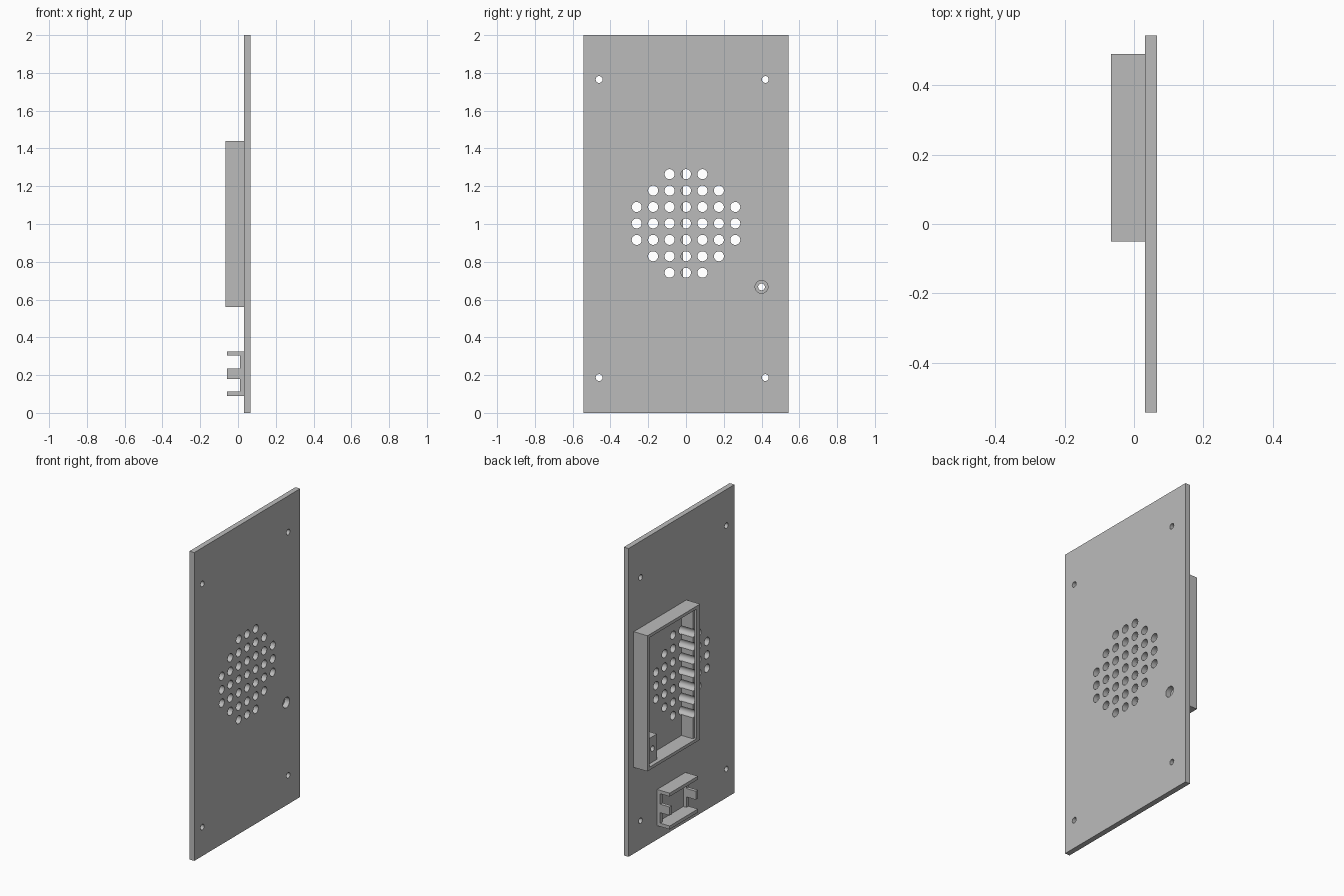
import bpy, bmesh, math
from mathutils import Matrix, Vector

if "Cube" in bpy.data.objects:
    bpy.data.objects.remove(bpy.data.objects["Cube"], do_unlink=True)

grey = bpy.data.materials.new("plain_grey")
grey.use_nodes = True
grey.diffuse_color = (0.5, 0.5, 0.5, 1)
grey.node_tree.nodes["Principled BSDF"].inputs["Base Color"].default_value = (0.5, 0.5, 0.5, 1)


def add_box(bm, x, y, z):
    size = Vector((x[1] - x[0], y[1] - y[0], z[1] - z[0]))
    mid = Vector((x[0] + x[1], y[0] + y[1], z[0] + z[1])) / 2
    bmesh.ops.create_cube(bm, size=1, matrix=Matrix.Translation(mid) @ Matrix.Diagonal((*size, 1)))


def add_rod(bm, x, y, z, radius):
    mat = Matrix.Translation((sum(x) / 2, y, z)) @ Matrix.Rotation(math.pi / 2, 4, 'Y')
    bmesh.ops.create_cone(bm, cap_ends=True, segments=32, radius1=radius, radius2=radius,
                          depth=x[1] - x[0], matrix=mat)


def make(name, bm):
    mesh = bpy.data.meshes.new(name)
    bm.to_mesh(mesh)
    bm.free()
    mesh.materials.append(grey)
    ob = bpy.data.objects.new(name, mesh)
    bpy.context.collection.objects.link(ob)
    return ob


def box(name, x, y, z):
    bm = bmesh.new()
    add_box(bm, x, y, z)
    return make(name, bm)


def cut(ob, bm):
    """Subtract the solids in bm from ob and keep the result as plain mesh."""
    cutter = make("cutter", bm)
    cutter.hide_render = True
    mod = ob.modifiers.new("cut", 'BOOLEAN')
    mod.operation, mod.solver, mod.object = 'DIFFERENCE', 'EXACT', cutter
    bpy.context.view_layer.objects.active = ob
    bpy.ops.object.modifier_apply(modifier=mod.name)
    bpy.data.objects.remove(cutter, do_unlink=True)


BACK, FACE, RIM = 0.032, 0.0665, -0.0665   # panel rear, panel outer face, case rim
STEP, MID, PITCH, HOLE = -0.05, 1.003, 0.087, 0.0265
through = (-0.2, 0.2)
screw_y, screw_z = 0.4, 0.667

# Panel with the round speaker grille and corner holes
panel = box("panel", (BACK, FACE), (-0.543, 0.543), (0, 2))
bm = bmesh.new()
for j in range(-3, 4):
    for k in range(-3, 4):
        if j * j + k * k <= 10:
            add_rod(bm, through, j * PITCH, MID + k * PITCH, HOLE)
for y in (-0.46, 0.42):
    for z in (0.187, 1.765):
        add_rod(bm, through, y, z, 0.018)
add_rod(bm, through, screw_y, screw_z, 0.034)
cut(panel, bm)

# Open case behind the panel, with a stepped side wall
case = box("rear_case", (RIM, BACK), (-0.05, 0.49), (0.56, 1.44))
bm = bmesh.new()
add_box(bm, through, (0, 0.47), (0.58, 1.42))
cut(case, bm)
bm = bmesh.new()
add_box(bm, (-0.2, STEP), (-0.015, 0.47), (0.58, 1.42))
cut(case, bm)

# Grooves that carry the middle grille column along the wall
bm = bmesh.new()
for k in range(-3, 4):
    add_rod(bm, (STEP, 0.2), 0, MID + k * PITCH, HOLE)
cut(case, bm)

# Screw boss with its seat level with the rear of the panel
boss = box("screw_boss", (-0.04, BACK), (0.355, 0.47), (0.58, 0.745))
bm = bmesh.new()
add_rod(bm, through, screw_y, screw_z, 0.018)
cut(boss, bm)

# Small holder: base ring, two long shelves, two side tabs
y0, y1, z0, z1, tip, base = -0.04, 0.25, 0.09, 0.325, -0.058, 0.01
ring = box("holder_base", (base, BACK), (y0, y1), (z0, z1))
bm = bmesh.new()
add_box(bm, through, (y0 + 0.022, y1 - 0.022), (z0 + 0.022, z1 - 0.022))
cut(ring, bm)
for name, z in (("lower_shelf", z0), ("upper_shelf", z1 - 0.022)):
    box(name, (tip, base), (y0, y1), (z, z + 0.022))
for name, y in (("right_tab", y0), ("left_tab", y1 - 0.022)):
    box(name, (tip, base), (y, y + 0.022), (0.18, 0.235))

# Smooth the round holes, keep every edge sharp
bpy.ops.object.select_all(action='DESELECT')
for ob in (panel, case, boss):
    ob.select_set(True)
    bpy.context.view_layer.objects.active = ob
bpy.ops.object.shade_smooth_by_angle(angle=math.radians(30))
